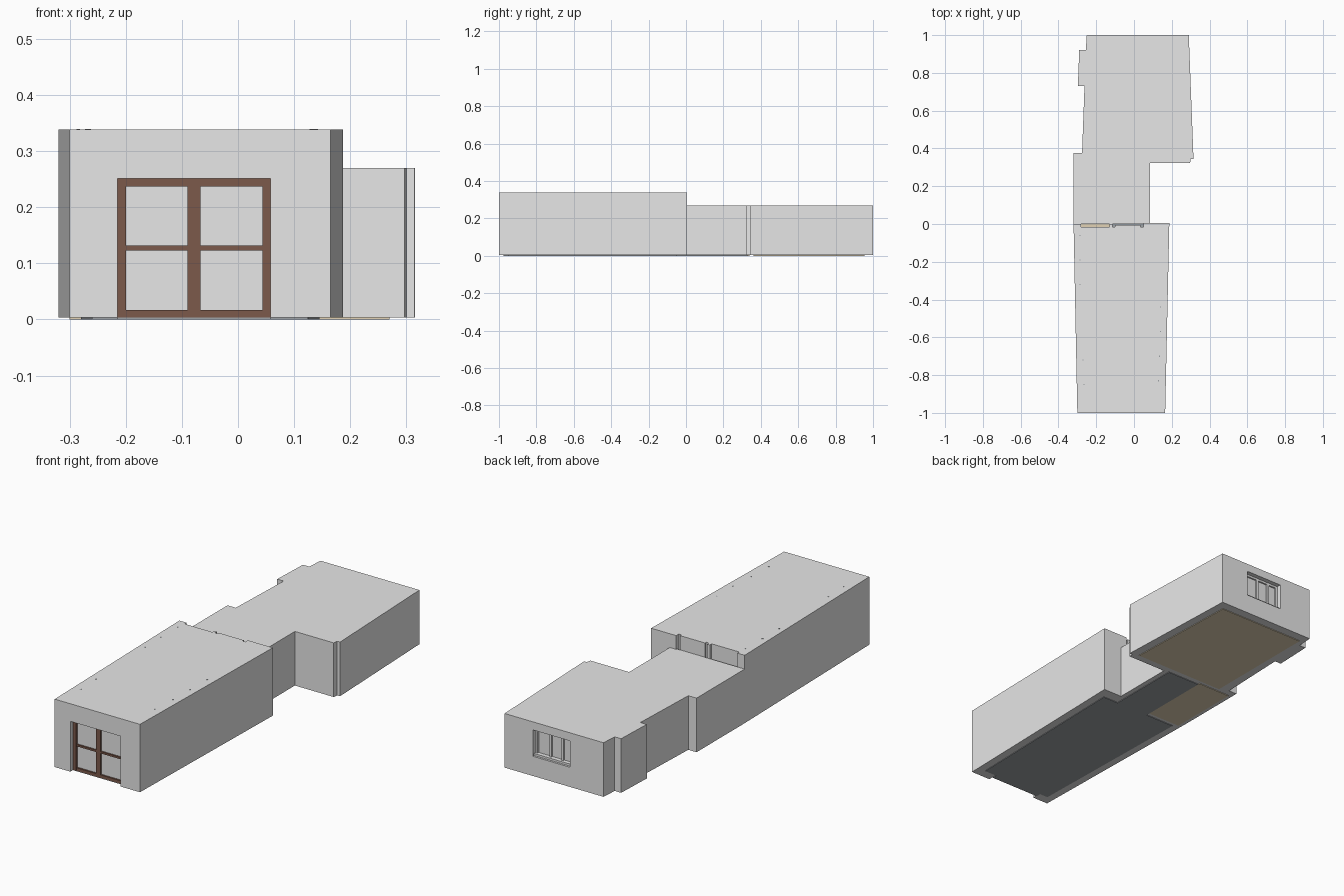
import bpy
import bmesh

cube = bpy.data.objects.get("Cube")
if cube:
    bpy.data.objects.remove(cube, do_unlink=True)


def material(name, rgb):
    m = bpy.data.materials.new(name)
    m.use_nodes = True
    m.diffuse_color = (*rgb, 1)
    m.node_tree.nodes["Principled BSDF"].inputs["Base Color"].default_value = (*rgb, 1)
    return m


plaster = material("plaster grey", (0.8, 0.8, 0.8))
wood = material("brown wood", (0.2, 0.1, 0.07))
stone = material("dark grey floor", (0.34, 0.36, 0.38))
tan = material("tan floor", (0.76, 0.65, 0.46))


def prism(name, outline, z0, z1, mat):
    """Upright solid from a plan outline."""
    bm = bmesh.new()
    face = bm.faces.new([bm.verts.new((x, y, z0)) for x, y in outline])
    top = bmesh.ops.extrude_face_region(bm, geom=[face])["geom"]
    verts = [v for v in top if isinstance(v, bmesh.types.BMVert)]
    bmesh.ops.translate(bm, verts=verts, vec=(0, 0, z1 - z0))
    bmesh.ops.recalc_face_normals(bm, faces=bm.faces[:])
    mesh = bpy.data.meshes.new(name)
    bm.to_mesh(mesh)
    bm.free()
    mesh.materials.append(mat)
    obj = bpy.data.objects.new(name, mesh)
    bpy.context.collection.objects.link(obj)
    return obj


def rect(x0, x1, y0, y1):
    return [(x0, y0), (x1, y0), (x1, y1), (x0, y1)]


def box(name, x0, x1, y0, y1, z0, z1, mat):
    return prism(name, rect(x0, x1, y0, y1), z0, z1, mat)


def carve(obj, outline, z0, z1):
    """Cut a prism out of a building block and bake the result."""
    cutter = prism("cutter", outline, z0, z1, plaster)
    mod = obj.modifiers.new("carve", "BOOLEAN")
    mod.operation = "DIFFERENCE"
    mod.solver = "EXACT"
    mod.object = cutter
    bpy.context.view_layer.update()
    deps = bpy.context.evaluated_depsgraph_get()
    baked = bpy.data.meshes.new_from_object(obj.evaluated_get(deps))
    obj.modifiers.clear()
    obj.data = baked
    bpy.data.objects.remove(cutter, do_unlink=True)


BASE, TALL, LOW = 0.003, 0.338, 0.27

# Tall front hall, with small piers along its rear wall
hall = prism("front_hall", [
    (-0.30, -1), (0.165, -1), (0.187, 0.005), (0.05, 0.005), (0.05, -0.015),
    (0.035, -0.015), (0.035, -0.005), (-0.10, -0.005), (-0.10, -0.015),
    (-0.115, -0.015), (-0.115, 0), (-0.13, 0), (-0.13, -0.015),
    (-0.28, -0.015), (-0.28, 0), (-0.32, 0)], BASE, TALL, plaster)

# Lower rear wing: passage, then back room with stepped sides
wing = prism("rear_wing", [
    (-0.32, -0.001), (0.085, -0.001), (0.085, 0.322), (0.297, 0.322), (0.30, 0.345),
    (0.315, 0.345), (0.29, 1), (-0.25, 1), (-0.255, 0.92), (-0.29, 0.92),
    (-0.297, 0.73), (-0.262, 0.73), (-0.275, 0.375), (-0.32, 0.375)],
    BASE, LOW, plaster)

# Rooms hollowed from the blocks, each with its floor slab
hall_room = [(-0.26, -0.95), (0.125, -0.95), (0.145, -0.05), (-0.28, -0.05)]
passage = rect(-0.12, 0.06, 0.02, 0.30)
side_room = rect(-0.30, -0.13, 0.02, 0.33)
back_room = [(-0.225, 0.36), (0.27, 0.36), (0.25, 0.955), (-0.225, 0.955)]
carve(hall, hall_room, -0.1, TALL - 0.02)
for room in (passage, side_room, back_room):
    carve(wing, room, -0.1, LOW - 0.02)

prism("hall_floor", hall_room, 0, BASE, stone)
box("passage_floor", -0.12, 0.06, -0.05, 0.33, 0, BASE, stone)
box("side_room_floor", -0.30, -0.12, -0.03, 0.34, 0, BASE, tan)
prism("back_room_floor", back_room, 0, BASE, tan)

# Front glazed door: opening, panes and timber frame
DX0, DX1, DTOP = -0.215, 0.058, 0.251
carve(hall, rect(DX0, DX1, -1.1, -0.94), -0.1, DTOP)
box("front_door_panes", DX0, DX1, -0.967, -0.962, BASE, DTOP, plaster)
box("front_door_threshold", DX0, DX1, -0.975, -0.95, 0, BASE, stone)
for side, x0, x1 in (("right", DX0, -0.20), ("centre", -0.09, -0.067), ("left", 0.044, DX1)):
    box("front_door_stile_" + side, x0, x1, -0.977, -0.955, BASE, DTOP, wood)
for level, z0, z1 in (("bottom", BASE, 0.017), ("middle", 0.123, 0.132), ("top", 0.237, DTOP)):
    box("front_door_rail_" + level, DX0, DX1, -0.975, -0.957, z0, z1, wood)

# Rear window: opening, pane, frame and sill
WX0, WX1, WZ0, WZ1 = -0.068, 0.135, 0.10, 0.23
carve(wing, rect(WX0, WX1, 0.94, 1.1), WZ0, WZ1)
box("rear_window_pane", WX0, WX1, 0.964, 0.969, WZ0, WZ1, plaster)
for i, x in enumerate((WX0, -0.015, 0.05, WX1 - 0.01)):
    box(f"rear_window_bar_{i}", x, x + 0.01, 0.96, 0.978, WZ0, WZ1, plaster)
box("rear_window_head", WX0, WX1, 0.96, 0.977, WZ1 - 0.01, WZ1, plaster)
box("rear_window_sill", WX0, WX1, 0.96, 0.99, WZ0, WZ0 + 0.01, plaster)

# Ceiling light fittings just showing through the hall roof
lights = [(-0.285, -0.06), (-0.285, -0.19), (-0.285, -0.32), (-0.27, -0.72), (-0.265, -0.85),
          (0.14, -0.44), (0.14, -0.57), (0.135, -0.7), (0.13, -0.83)]
for i, (x, y) in enumerate(lights):
    box(f"ceiling_light_{i}", x - 0.003, x + 0.003, y - 0.003, y + 0.003,
        TALL - 0.005, TALL + 0.001, stone)
